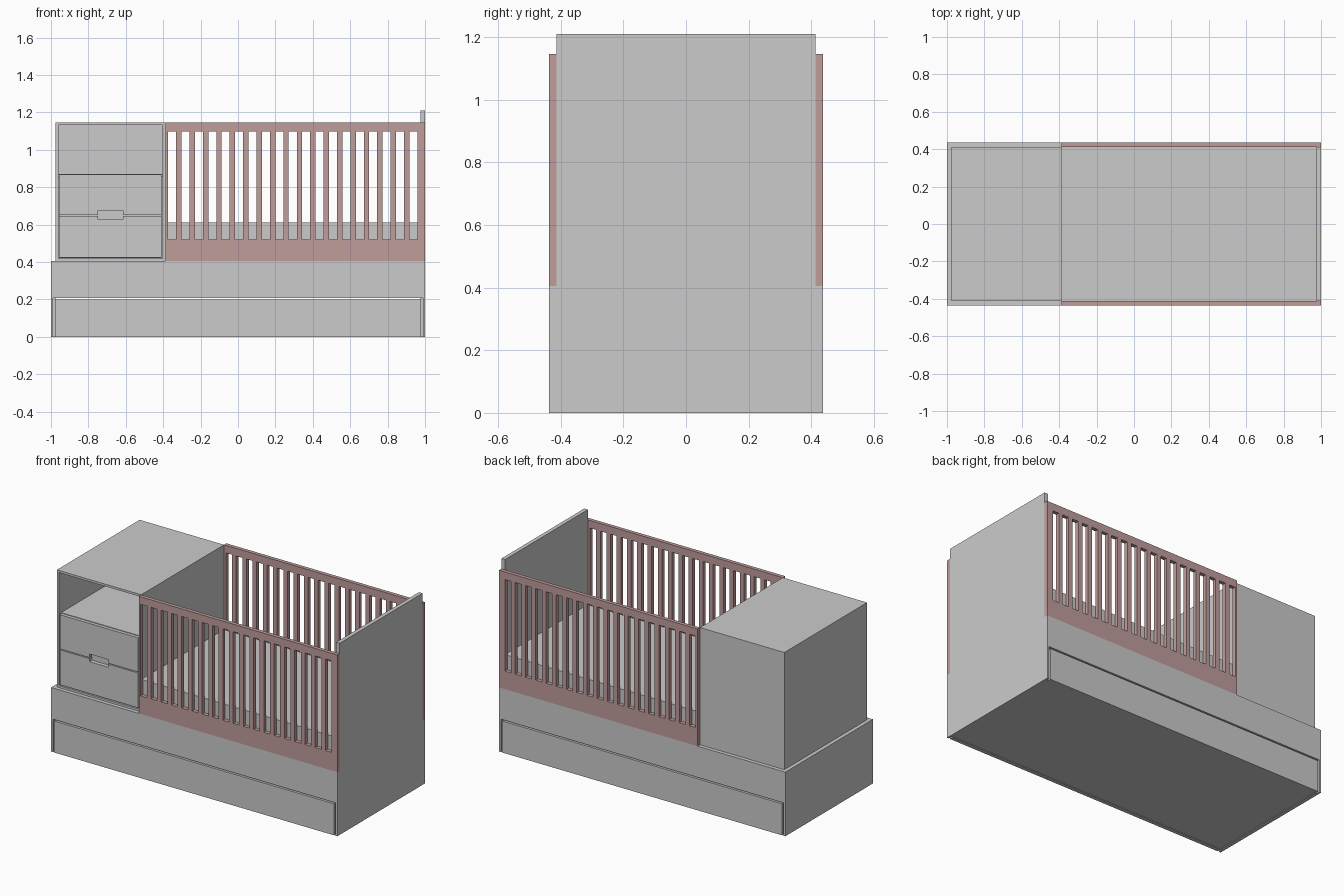
import bpy

if "Cube" in bpy.data.objects:
    bpy.data.objects.remove(bpy.data.objects["Cube"])

W, D = 0.437, 0.413          # outer half depth, half depth between the boards

red = bpy.data.materials.new("rose_paint")
red.diffuse_color = (0.52, 0.34, 0.33, 1)
red.use_nodes = True
red.node_tree.nodes["Principled BSDF"].inputs["Base Color"].default_value = red.diffuse_color


def box(name, x0, x1, y0, y1, z0, z1):
    bpy.ops.mesh.primitive_cube_add(
        size=1, location=((x0 + x1) / 2, (y0 + y1) / 2, (z0 + z1) / 2))
    ob = bpy.context.object
    ob.name = name
    ob.scale = (x1 - x0, y1 - y0, z1 - z0)
    bpy.ops.object.transform_apply(location=False, rotation=False, scale=True)
    return ob


def rect(x0, x1, z0, z1):
    return [(x0, z0), (x1, z0), (x1, z1), (x0, z1)]


def board(name, loops, y0, y1, mat=None):
    """Flat board cut from x-z outlines (first is outer, the rest are holes)."""
    cu = bpy.data.curves.new(name, 'CURVE')
    cu.dimensions = '2D'
    cu.fill_mode = 'BOTH'
    cu.extrude = (y1 - y0) / 2
    for pts in loops:
        sp = cu.splines.new('POLY')
        sp.points.add(len(pts) - 1)
        for p, (x, z) in zip(sp.points, pts):
            p.co = (x, z, 0, 1)
        sp.use_cyclic_u = True
    ob = bpy.data.objects.new(name, cu)
    bpy.context.collection.objects.link(ob)
    ob.rotation_euler = (1.5707963, 0, 0)
    ob.location.y = (y0 + y1) / 2
    bpy.ops.object.select_all(action='DESELECT')
    ob.select_set(True)
    bpy.context.view_layer.objects.active = ob
    bpy.ops.object.convert(target='MESH')
    ob = bpy.context.object
    ob.name = name
    bpy.ops.object.shade_flat()
    if mat:
        ob.data.materials.append(mat)
    return ob


# Base: deck, drawer body and end panels
box("base_deck", -0.975, 0.975, -D, D, 0.215, 0.405)
box("base_drawer_body", -0.975, 0.975, -D, D, 0.004, 0.19)
box("base_left_panel", -1, -0.975, -D, D, 0, 0.405)
box("tall_end_panel", 0.975, 1, -D, D, 0, 1.21)

# Slot openings of the side rails
slots = [rect(-0.374 + i * 0.0717, -0.331 + i * 0.0717, 0.519, 1.097)
         for i in range(19)]
apron = [(-1, 0), (-0.988, 0), (-0.988, 0.208), (0.988, 0.208),
         (0.988, 0), (1, 0), (1, 0.405), (-1, 0.405)]

# Front and back: apron, drawer front, slatted rail
for side, y0, y1 in (("front", -W, -D), ("back", D, W)):
    board(side + "_apron", [apron], y0, y1)
    board(side + "_base_drawer", [rect(-0.978, 0.978, 0, 0.199)], y0, y1)
    board(side + "_slatted_rail",
          [rect(-0.387, 1, 0.405, 1.145)] + slots, y0, y1, red)

# Mattress
box("mattress", -0.387, 0.975, -D, D, 0.405, 0.61)

# Cabinet shell, back and shelf
board("cabinet_shell", [rect(-0.976, -0.387, 0.405, 1.145),
                        rect(-0.961, -0.403, 0.418, 1.131)], -D, D - 0.02)
box("cabinet_back", -0.976, -0.387, D - 0.02, D, 0.405, 1.145)
box("cabinet_shelf", -0.961, -0.403, -0.392, D - 0.02, 0.855, 0.871)
box("cabinet_drawer_body", -0.955, -0.409, -0.383, D - 0.02, 0.42, 0.855)

# Drawer fronts with a shared finger notch
L, R, NL, NR = -0.956, -0.408, -0.749, -0.616
board("lower_cabinet_drawer", [[(L, 0.425), (R, 0.425), (R, 0.645), (NR, 0.645),
      (NR, 0.626), (NL, 0.626), (NL, 0.645), (L, 0.645)]], -D, -0.388)
board("upper_cabinet_drawer", [[(L, 0.651), (NL, 0.651), (NL, 0.674), (NR, 0.674),
      (NR, 0.651), (R, 0.651), (R, 0.867), (L, 0.867)]], -D, -0.388 - 0.004)
